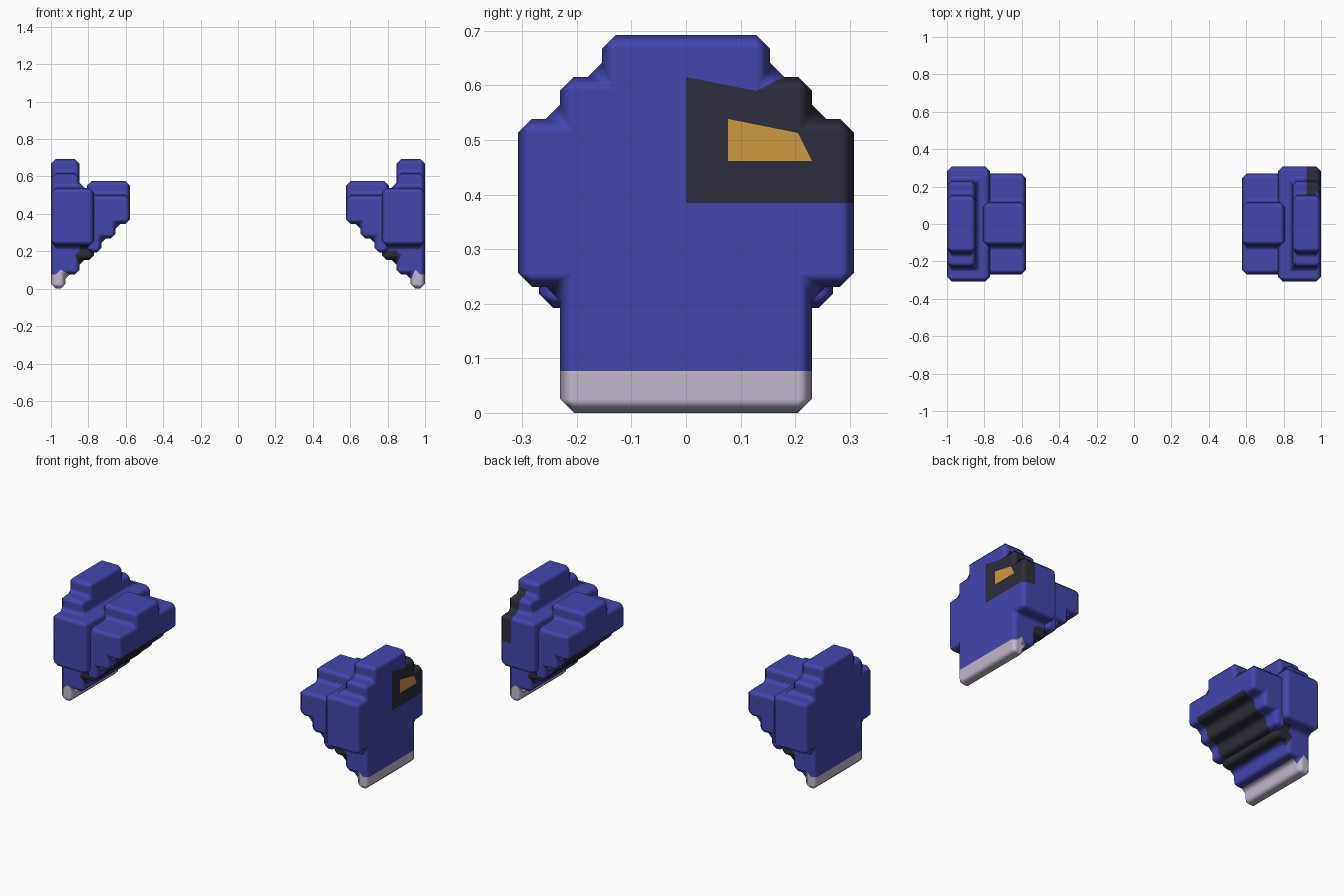
import bpy, bmesh, math

if "Cube" in bpy.data.objects:
    bpy.data.objects.remove(bpy.data.objects["Cube"])

P = 2 / 26          # size of one block


def material(name, rgb):
    m = bpy.data.materials.new(name)
    m.diffuse_color = (*rgb, 1)
    m.use_nodes = True
    m.node_tree.nodes["Principled BSDF"].inputs["Base Color"].default_value = m.diffuse_color
    return m


BLUE, DARK, WHITE, GOLD = range(4)
MATERIALS = [material("blue", (0.058, 0.061, 0.413)),
             material("dark_grey", (0.025, 0.026, 0.045)),
             material("pale_lilac", (0.539, 0.479, 0.610)),
             material("gold", (0.604, 0.328, 0.051))]

# One face per direction: corner offsets, in order around the face
SIDES = {}
for axis in range(3):
    for step in (0, 1):
        ring = []
        for a, b in ((0, 0), (1, 0), (1, 1), (0, 1)):
            c = [0, 0, 0]
            c[axis], c[(axis + 1) % 3], c[(axis + 2) % 3] = step, a, b
            ring.append(tuple(c))
        normal = [0, 0, 0]
        normal[axis] = 2 * step - 1
        SIDES[tuple(normal)] = ring


def block_part(name, boxes, origin, side, colour):
    """Merge block boxes into one skin, colour its faces, bevel every edge."""
    cells = {(i, j, k) for x, y, z in boxes
             for i in range(*x) for j in range(*y) for k in range(*z)}
    bm = bmesh.new()
    verts = {}

    def vert(c):
        if c not in verts:
            p = [origin[n] + c[n] * P for n in range(3)]
            verts[c] = bm.verts.new((p[0] * side, p[1], p[2]))
        return verts[c]

    for cell in sorted(cells):
        for n, ring in SIDES.items():
            if tuple(a + b for a, b in zip(cell, n)) in cells:
                continue
            f = bm.faces.new([vert(tuple(a + b for a, b in zip(cell, c))) for c in ring])
            f.material_index = colour(cell, n, side)
            f.smooth = True
    bmesh.ops.recalc_face_normals(bm, faces=bm.faces)
    bmesh.ops.dissolve_limit(bm, angle_limit=math.radians(2), verts=bm.verts,
                             edges=bm.edges, delimit={'MATERIAL'})
    me = bpy.data.meshes.new(name)
    bm.to_mesh(me)
    bm.free()
    for m in MATERIALS:
        me.materials.append(m)
    ob = bpy.data.objects.new(name, me)
    bpy.context.collection.objects.link(ob)
    bev = ob.modifiers.new("bevel", 'BEVEL')
    bev.width = P / 3
    bev.segments = 1
    bev.limit_method = 'ANGLE'
    bev.harden_normals = True
    return ob


# Outer plate: main slab, two upper steps, lower slab, bottom rim, inner ledge
plate_boxes = [((0, 3), (-4, 4), (3, 7)),
               ((1, 3), (-3, 3), (7, 8)),
               ((1, 3), (-2, 2), (8, 9)),
               ((1, 3), (-3, 3), (1, 3)),
               ((2, 3), (-3, 3), (0, 1)),
               ((0, 1), (-3, 3), (2, 3))]

# Inner pad: body, raised cap, two steps underneath
pad_boxes = [((0, 3), (0, 7), (2, 4)),
             ((0, 3), (2, 5), (4, 5)),
             ((1, 3), (0, 7), (1, 2)),
             ((2, 3), (0, 7), (0, 1))]


def plate_colour(cell, n, side):
    i, j, k = cell
    if k == 0:
        return WHITE                      # bottom rim
    if i == 0 and k == 2:
        return DARK                       # inner ledge
    if side > 0 and i == 2 and j >= 0 and 5 <= k < 8:
        return GOLD if j in (1, 2) and k == 6 else DARK   # badge on one side
    return BLUE


def pad_colour(cell, n, side):
    i, j, k = cell
    under = n == (0, 0, -1) or (n == (-1, 0, 0) and i > 0 and k < 2)
    return DARK if under and 1 <= j <= 5 else BLUE        # stepped lining


for side, label in ((1, "right"), (-1, "left")):
    block_part(label + "_outer_plate", plate_boxes, (10 * P, 0, 0), side, plate_colour)
    block_part(label + "_inner_pad", pad_boxes, (7.5 * P, -3.5 * P, 2.5 * P), side, pad_colour)
